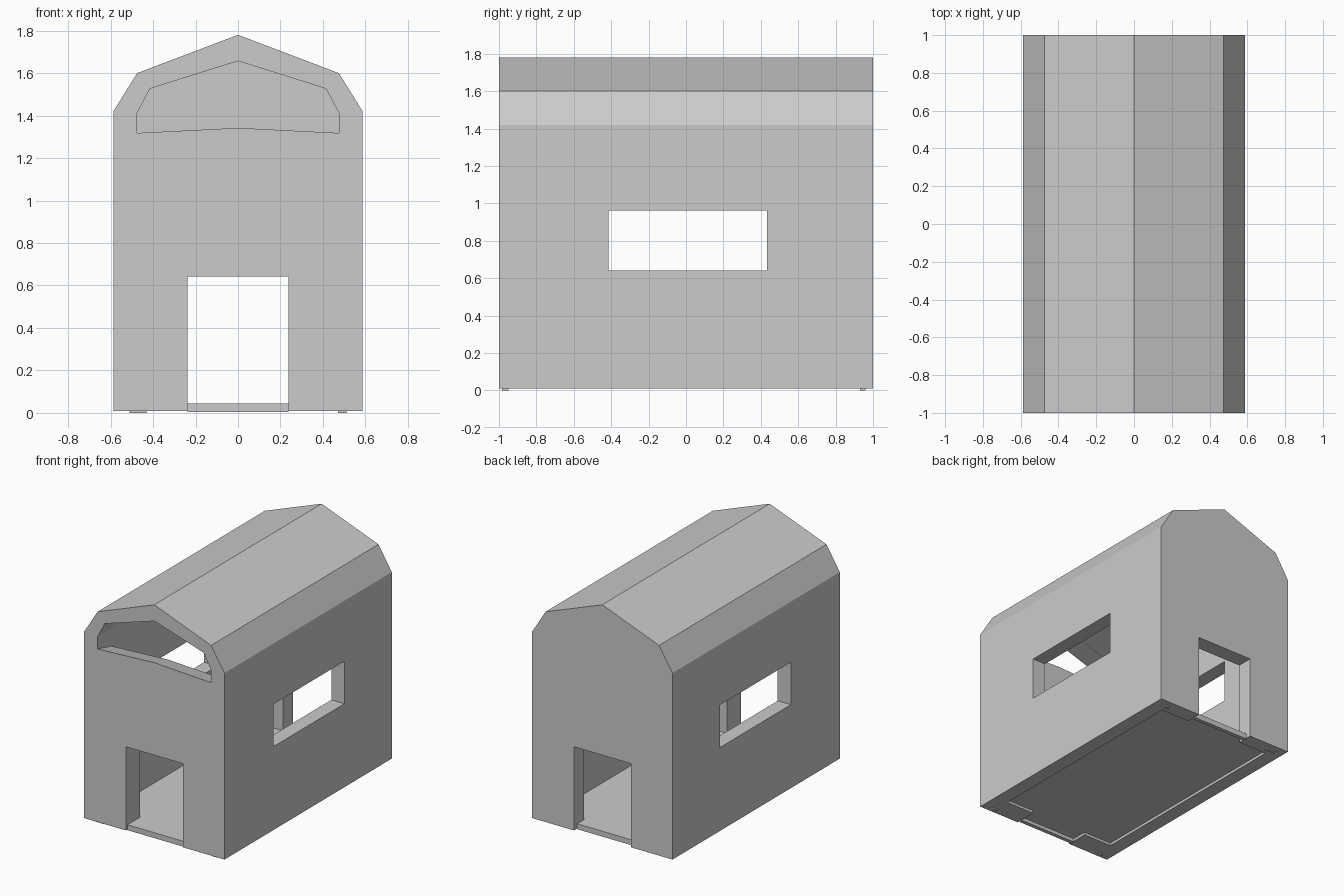
import bpy

if "Cube" in bpy.data.objects:
    bpy.data.objects.remove(bpy.data.objects["Cube"])


def prism(name, profile, y0, y1, drop=0.0):
    """Extrude an (x, z) profile along y; drop lowers the bottom points at y1."""
    n = len(profile)
    low = 1.35
    verts = [(x, y0, z) for x, z in profile]
    verts += [(x, y1, z - (drop if z < low else 0)) for x, z in profile]
    faces = [list(range(n)), list(range(2 * n - 1, n - 1, -1))]
    faces += [[i, i + n, (i + 1) % n + n, (i + 1) % n] for i in range(n)]
    mesh = bpy.data.meshes.new(name)
    mesh.from_pydata(verts, [], faces)
    ob = bpy.data.objects.new(name, mesh)
    bpy.context.collection.objects.link(ob)
    bpy.ops.object.select_all(action='DESELECT')
    bpy.context.view_layer.objects.active = ob
    ob.select_set(True)
    bpy.ops.object.mode_set(mode='EDIT')
    bpy.ops.mesh.select_all(action='SELECT')
    bpy.ops.mesh.normals_make_consistent(inside=False)
    bpy.ops.object.mode_set(mode='OBJECT')
    return ob


def gable(half, base):
    """Mirror right-hand points (top to bottom) into a closed profile."""
    return half + base + [(-x, z) for x, z in reversed(half) if x > 0]


def rect(x0, x1, z0, z1):
    return [(x0, z0), (x1, z0), (x1, z1), (x0, z1)]


def cut(target, cutter):
    cutter.hide_render = True
    mod = target.modifiers.new("cut", 'BOOLEAN')
    mod.operation = 'DIFFERENCE'
    mod.solver = 'EXACT'
    mod.object = cutter
    bpy.context.view_layer.objects.active = target
    bpy.ops.object.modifier_apply(modifier=mod.name)
    bpy.data.objects.remove(cutter)


# Outer shell with walls and angled roof
shell = prism("house_shell", gable(
    [(0, 1.78), (0.475, 1.6), (0.587, 1.42), (0.587, 0.01)], []), -1, 1)

# Hollow interior
cut(shell, prism("room_cutter", gable(
    [(0, 1.658), (0.415, 1.528), (0.477, 1.41), (0.477, -0.1)], []), -0.83, 0.88))

# Attic opening, front wall only, with a sill sloping down inwards
cut(shell, prism("attic_cutter", gable(
    [(0, 1.657), (0.414, 1.527), (0.476, 1.41), (0.476, 1.318)],
    [(0, 1.342)]), -1.0001, -0.82, 0.045))

# Doorways front and back, windows on both sides
cut(shell, prism("door_cutter", rect(-0.238, 0.238, -0.2, 0.643), -1.2, 1.2))
cut(shell, prism("window_cutter", rect(-0.8, 0.8, 0.641, 0.962), -0.415, 0.433))

# Thin floor plate with a lip in each doorway
prism("floor_plate", rect(-0.5, 0.5, 0.03, 0.045), -0.98, 0.96)
for name, y0, y1 in (("front_lip", -0.98, -0.95), ("back_lip", 0.93, 0.96)):
    prism(name, rect(-0.237, 0.237, 0.004, 0.044), y0, y1)

# Small feet where the floor dips to the ground at its corners
for x0, x1 in ((-0.51, -0.43), (0.47, 0.51)):
    for y0, y1 in ((-0.985, -0.95), (0.93, 0.96)):
        prism("floor_foot", rect(x0, x1, 0, 0.035), y0, y1)
